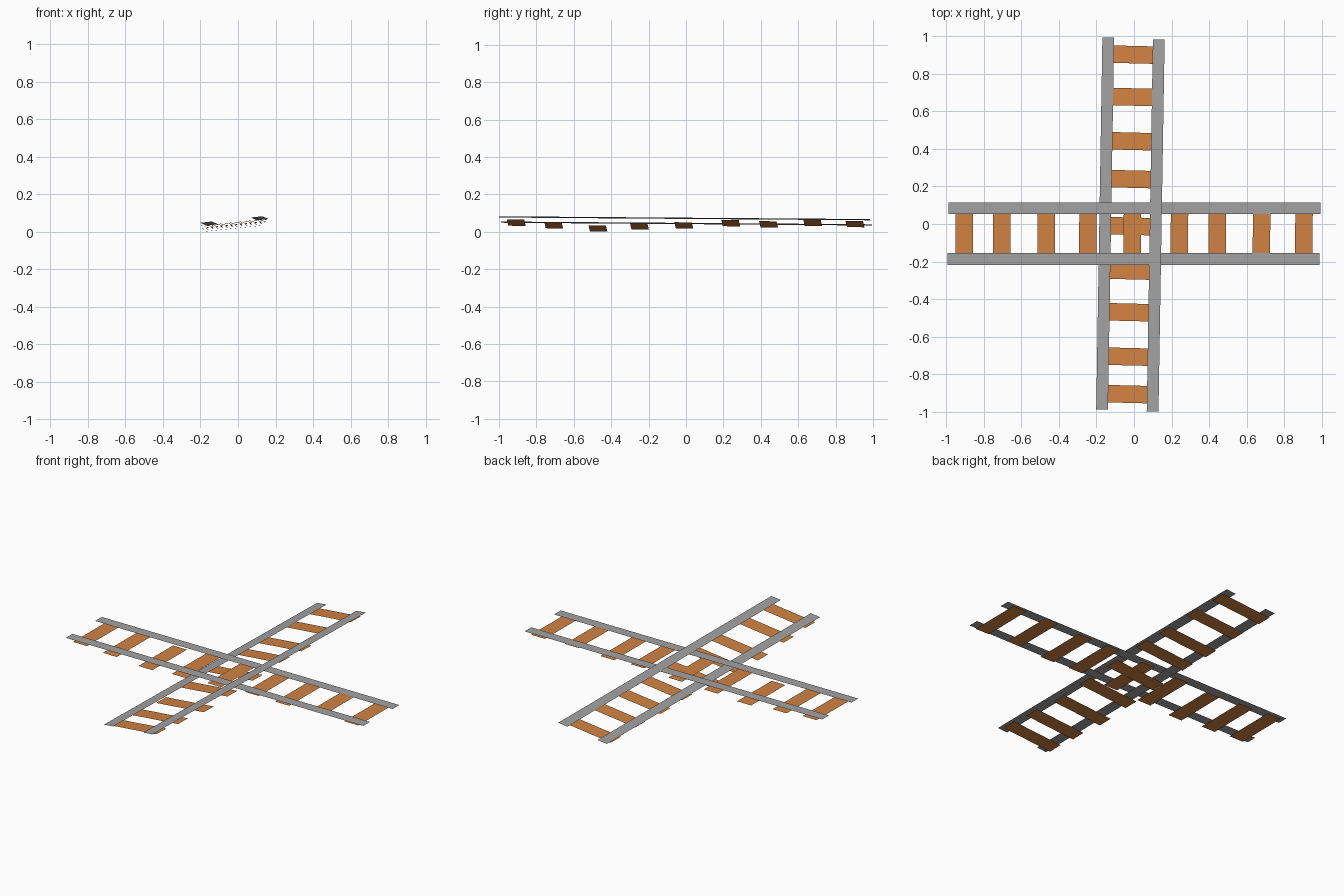
import bpy
from math import radians
from mathutils import Matrix, Vector, Euler

cube = bpy.data.objects.get("Cube")
if cube:
    bpy.data.objects.remove(cube, do_unlink=True)


def material(name, colour):
    mat = bpy.data.materials.new(name)
    mat.use_nodes = True
    mat.diffuse_color = (*colour, 1)
    mat.node_tree.nodes["Principled BSDF"].inputs["Base Color"].default_value = (*colour, 1)
    return mat


STEEL = material("rail grey", (0.36, 0.36, 0.36))
WOOD = material("tie brown", (0.64, 0.225, 0.053))


def strip(name, centre, size, mat, frame, turn=0.0):
    """Flat upward-facing rectangle placed inside a track frame."""
    w, d = size[0] / 2, size[1] / 2
    spin = Matrix.Rotation(radians(turn), 4, "Z")
    corners = [(-w, -d, 0), (w, -d, 0), (w, d, 0), (-w, d, 0)]
    mesh = bpy.data.meshes.new(name)
    mesh.from_pydata([spin @ Vector(c) for c in corners], [], [(0, 1, 2, 3)])
    mesh.materials.append(mat)
    obj = bpy.data.objects.new(name, mesh)
    bpy.context.collection.objects.link(obj)
    obj.matrix_world = frame @ Matrix.Translation(centre)


# Position along the track and height of each loosely laid tie
TIES = [(-0.905, 0.049), (-0.705, 0.037), (-0.468, 0.021), (-0.246, 0.033),
        (-0.009, 0.041), (0.242, 0.055), (0.444, 0.050), (0.680, 0.060), (0.906, 0.055)]
MIDDLE = Vector((0, -0.051, 0.065))


def track(prefix, frame):
    # Rails
    strip(prefix + "_rail_a", (0.003, 0.084, 0.065), (1.985, 0.063), STEEL, frame)
    strip(prefix + "_rail_b", (-0.003, -0.187, 0.065), (1.985, 0.063), STEEL, frame)
    # Ties
    for i, (x, z) in enumerate(TIES, 1):
        strip(f"{prefix}_tie_{i}", (x, -0.049, z), (0.093, 0.325), WOOD, frame, -0.5)


# Level track along x, and a tilted copy crossing it along y
track("level_track", Matrix.Identity(4))
tilt = Euler((radians(-5.9), radians(0.43), radians(89.05))).to_matrix().to_4x4()
shift = Vector((-0.0195, -0.0025, 0.0585)) - tilt @ MIDDLE
track("tilted_track", Matrix.Translation(shift) @ tilt)
